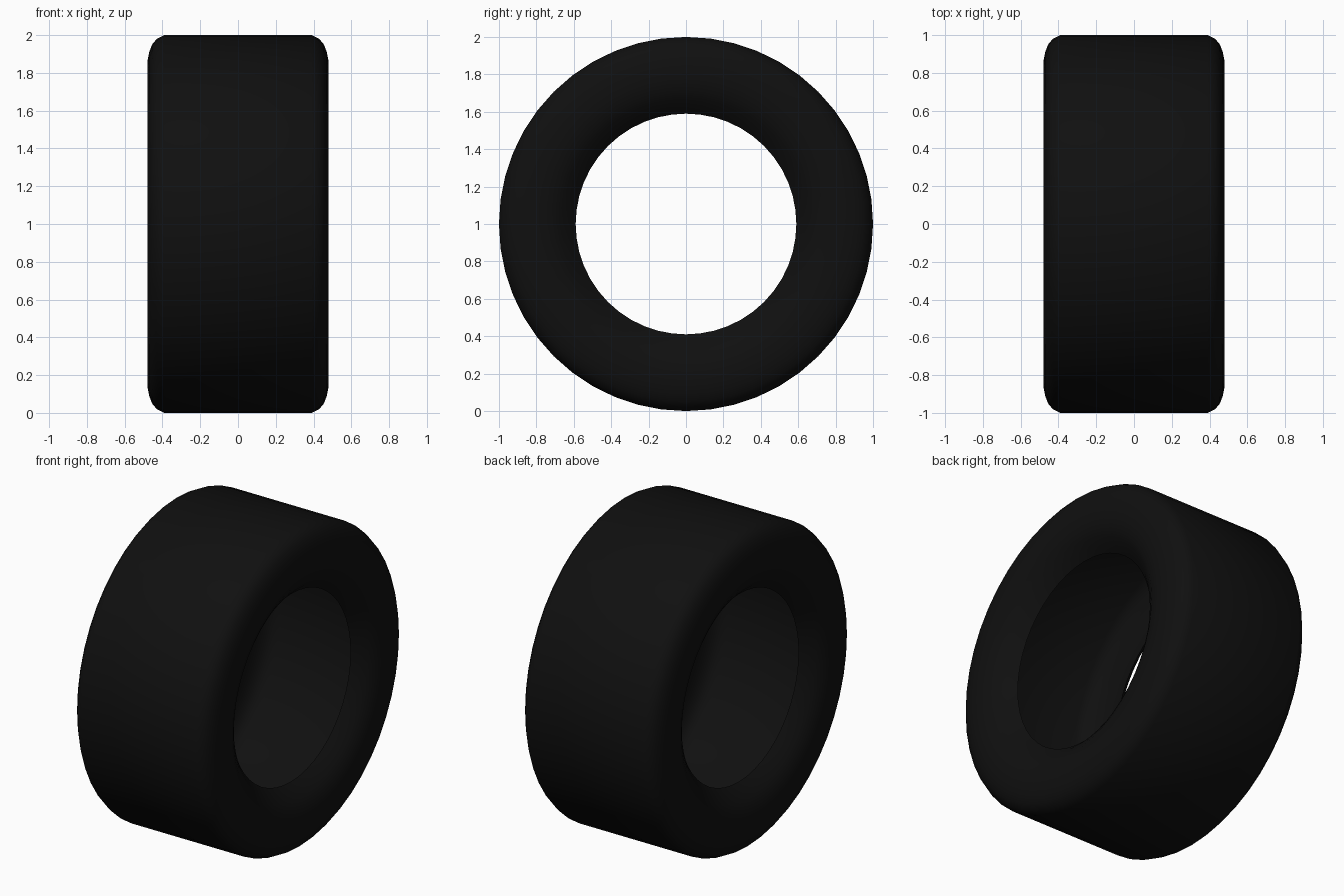
import bpy, bmesh
from math import radians, tau
from mathutils import Matrix, Vector

SEGMENTS = 48

cube = bpy.data.objects.get("Cube")
if cube:
    bpy.data.objects.remove(cube)

# Black rubber
rubber = bpy.data.materials.new("black_rubber")
rubber.use_nodes = True
colour = (0.005, 0.005, 0.005, 1)
rubber.diffuse_color = colour
bsdf = rubber.node_tree.nodes["Principled BSDF"]
bsdf.inputs["Base Color"].default_value = colour
bsdf.inputs["Roughness"].default_value = 0.8

# Half of the tyre section as (x, radius): tread edge, shoulder, sidewall, bead
half = [(0.39, 1.0), (0.43, 0.98), (0.455, 0.95), (0.47, 0.91), (0.48, 0.86),
        (0.48, 0.78), (0.465, 0.71), (0.44, 0.67), (0.41, 0.63), (0.37, 0.59)]
section = [(-x, r) for x, r in reversed(half)] + half

# Revolve the open section around the x axis
bm = bmesh.new()
verts = [bm.verts.new((x, 0, r)) for x, r in section]
edges = [bm.edges.new(pair) for pair in zip(verts, verts[1:])]
bmesh.ops.spin(bm, geom=verts + edges, cent=(0, 0, 0), axis=(1, 0, 0),
               angle=tau, steps=SEGMENTS, use_merge=True)
bmesh.ops.remove_doubles(bm, verts=bm.verts, dist=0.0001)
bmesh.ops.recalc_face_normals(bm, faces=bm.faces)

# Make sure the tread faces outward
tread = max(bm.faces, key=lambda f: f.calc_center_median().yz.length)
centre = tread.calc_center_median()
if tread.normal.dot(Vector((0, centre.y, centre.z))) < 0:
    bmesh.ops.reverse_faces(bm, faces=bm.faces)
bm.transform(Matrix.Translation((0, 0, 1)))

mesh = bpy.data.meshes.new("tyre")
bm.to_mesh(mesh)
bm.free()
mesh.materials.append(rubber)
tyre = bpy.data.objects.new("tyre", mesh)
bpy.context.collection.objects.link(tyre)

# Smooth rounded rubber
bpy.ops.object.select_all(action="DESELECT")
tyre.select_set(True)
bpy.context.view_layer.objects.active = tyre
bpy.ops.object.shade_smooth_by_angle(angle=radians(40))
